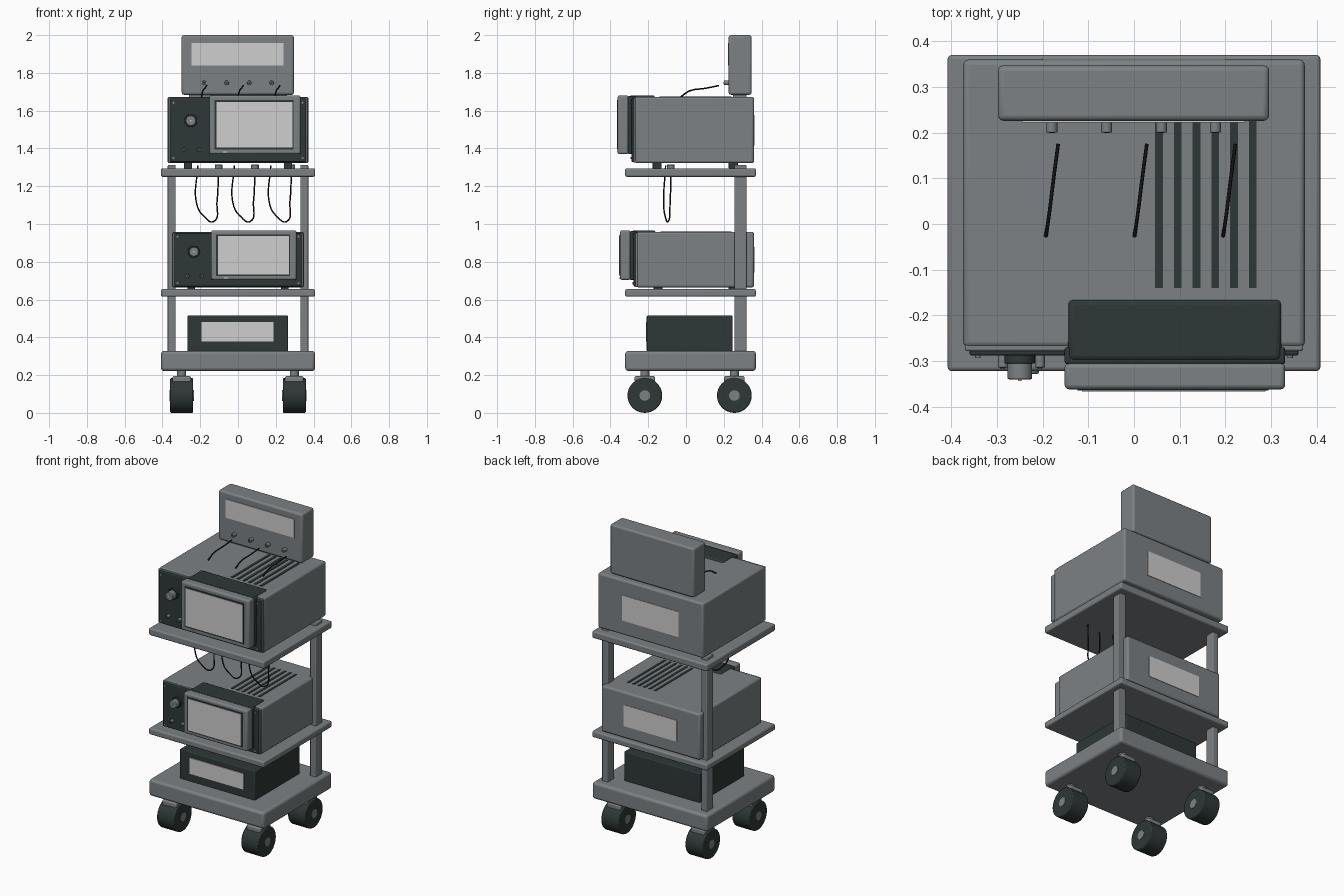
import bpy, math
from mathutils import Vector

if "Cube" in bpy.data.objects:
    bpy.data.objects.remove(bpy.data.objects["Cube"])


def material(name, rgb):
    m = bpy.data.materials.new(name)
    m.diffuse_color = (*rgb, 1)
    m.use_nodes = True
    m.node_tree.nodes["Principled BSDF"].inputs["Base Color"].default_value = m.diffuse_color
    return m


GREY = material("grey_paint", (0.20, 0.22, 0.23))
DARK = material("dark_plastic", (0.027, 0.04, 0.038))
LIGHT = material("light_panel", (0.62, 0.62, 0.62))
BLACK = material("black_cable", (0.008, 0.008, 0.008))


def finish(o, name, mat, bevel=0.0, segments=3):
    o.name = name
    o.data.materials.append(mat)
    if bevel:
        b = o.modifiers.new("bevel", 'BEVEL')
        b.width, b.segments = bevel, segments
        b.limit_method, b.angle_limit = 'ANGLE', math.radians(40)
    bpy.ops.object.shade_smooth_by_angle(angle=math.radians(35))
    return o


def box(name, x, y, z, mat, bevel=0.0):
    """Box from (low, high) pairs on each axis."""
    c = [(a + b) / 2 for a, b in (x, y, z)]
    bpy.ops.mesh.primitive_cube_add(size=1, location=c)
    o = bpy.context.object
    o.scale = [b - a for a, b in (x, y, z)]
    bpy.ops.object.transform_apply(location=False, rotation=False, scale=True)
    return finish(o, name, mat, bevel)


def rod(name, a, b, r, mat, sides=24, bevel=0.0):
    """Cylinder between two points."""
    a, b = Vector(a), Vector(b)
    bpy.ops.mesh.primitive_cylinder_add(vertices=sides, radius=r, depth=(b - a).length, location=(a + b) / 2)
    o = bpy.context.object
    o.rotation_euler = (b - a).to_track_quat('Z', 'Y').to_euler()
    return finish(o, name, mat, bevel, 2)


def cable(name, points, r=0.004):
    cu = bpy.data.curves.new(name, 'CURVE')
    cu.dimensions, cu.bevel_depth, cu.bevel_resolution = '3D', r, 2
    cu.resolution_u, cu.use_fill_caps = 8, True
    s = cu.splines.new('BEZIER')
    s.bezier_points.add(len(points) - 1)
    for p, co in zip(s.bezier_points, points):
        p.co = co
        p.handle_left_type = p.handle_right_type = 'AUTO'
    cu.materials.append(BLACK)
    bpy.context.collection.objects.link(bpy.data.objects.new(name, cu))


def instrument(tag, sx, sy, sz, z0):
    """Cabinet with front panel, display, controls, vents and rear label."""
    X = lambda *v: tuple(a * sx for a in v)
    Y = lambda *v: tuple(a * sy if a < 0 else a for a in v)
    Z = lambda *v: tuple(z0 + a * sz for a in v)

    def part(name, x, y, z, mat, bevel=0.0):
        box(f"{tag}_{name}", X(*x), Y(*y), Z(*z), mat, bevel)

    def dial(name, x, z, y0, y1, r, mat, bevel=0.0):
        (px,), (pz,), (a, b) = X(x), Z(z), Y(y0, y1)
        rod(f"{tag}_{name}", (px, a, pz), (px, b, pz), r * sx, mat, 24, bevel)

    part("cabinet", (-.374, .374), (-.27, .36), (.007, .358), GREY, .012)
    part("front_panel", (-.36, .36), (-.288, -.26), (.014, .349), DARK, .005)
    part("panel_rim", (-.37, .37), (-.278, -.26), (.01, .354), GREY, .004)
    # display housing
    part("display_back", (-.145, .323), (-.3, -.165), (.06, .366), DARK, .012)
    part("display_collar", (-.152, .331), (-.307, -.27), (.055, .362), DARK, .006)
    part("display_frame", (-.152, .331), (-.362, -.305), (.055, .366), GREY, .01)
    part("display_border", (-.124, .295), (-.364, -.36), (.08, .341), DARK)
    part("display_screen", (-.114, .288), (-.3665, -.362), (.09, .331), LIGHT)
    part("display_tab", (-.08, -.058), (-.3665, -.36), (.063, .07), LIGHT)
    # controls
    dial("knob_base", -.25, .232, -.285, -.305, .034, DARK, .002)
    dial("knob", -.25, .232, -.3, -.34, .027, GREY, .003)
    dial("knob_mark", -.25, .232, -.338, -.344, .004, LIGHT)
    for x in (-.287, -.206):
        dial("socket", x, .078, -.285, -.314, .011, GREY, .002)
        dial("socket_hole", x, .078, -.313, -.316, .006, DARK)
    for x in (-.342, .342):
        for z in (.034, .327):
            dial("panel_screw", x, z, -.285, -.293, .006, GREY)
    # roof vents, feet and rear label
    for i in range(6):
        c = .055 + i * .041
        part("vent", (c - .0085, c + .0085), (-.14, .24), (.356, .361), DARK)
    for x in (-.265, .265):
        for y in (-.153, .25):
            part("foot", (x - .022, x + .022), (y - .024, y + .024), (-.022, .012), DARK, .004)
    part("rear_label", (-.2, .2), (.357, .363), (.1, .262), LIGHT)


# trolley decks and posts
for name, lo, hi in (("base_deck", .222, .328), ("middle_shelf", .615, .655), ("top_shelf", 1.25, 1.295)):
    box(name, (-.408, .408), (-.322, .37), (lo, hi), GREY, .016 if name == "base_deck" else .009)
for s in (-1, 1):
    box("post", tuple(sorted((s * .33, s * .372))), (.256, .32), (.32, 1.312), GREY, .005)

# casters
for x in (-.298, .298):
    for y in (-.218, .256):
        rod("caster_wheel", (x - .061, y, .092), (x + .061, y, .092), .092, DARK, 32, .006)
        rod("caster_hub", (x - .064, y, .092), (x + .064, y, .092), .028, GREY)
        box("caster_bracket", (x - .05, x + .05), (y - .055, y + .055), (.155, .195), GREY, .01)
        rod("caster_stem", (x, y, .19), (x, y, .23), .024, GREY)

# power unit on the base
box("power_unit", (-.268, .266), (-.208, .246), (.325, .515), DARK, .006)
box("power_unit_panel", (-.193, .188), (-.213, -.205), (.378, .48), LIGHT)

instrument("upper", 1.0, 1.0, 1.0, 1.315)
instrument("lower", .935, .965, .84, .658)

# readout on top with its sockets
box("readout_case", (-.298, .296), (.226, .347), (1.684, 2.0), GREY, .012)
box("readout_stand", (-.26, .26), (.25, .32), (1.665, 1.69), GREY)
box("readout_screen", (-.245, .242), (.222, .228), (1.838, 1.957), LIGHT)
for x in (-.18, -.06, .06, .178):
    rod("readout_socket", (x, .23, 1.747), (x, .2, 1.747), .012, GREY, 16, .002)
    rod("readout_socket_hole", (x, .201, 1.747), (x, .199, 1.747), .006, DARK, 12)

# leads on the cabinet and loops under the top shelf
for i in range(3):
    x = -.166 + i * .194
    cable("top_lead", [(x, .175, 1.733), (x - .01, .1, 1.718), (x - .02, .02, 1.705), (x - .027, -.027, 1.674)])
    x = -.215 + i * .193
    cable("hanging_lead", [(x + .002, -.108, 1.31), (x - .002, -.118, 1.1), (x + .035, -.11, 1.04),
                           (x + .086, -.094, 1.013), (x + .104, -.084, 1.12), (x + .112, -.08, 1.31)])
    rod("lead_plug", (x + .112, -.08, 1.29), (x + .112, -.08, 1.315), .02, GREY, 16, .003)
